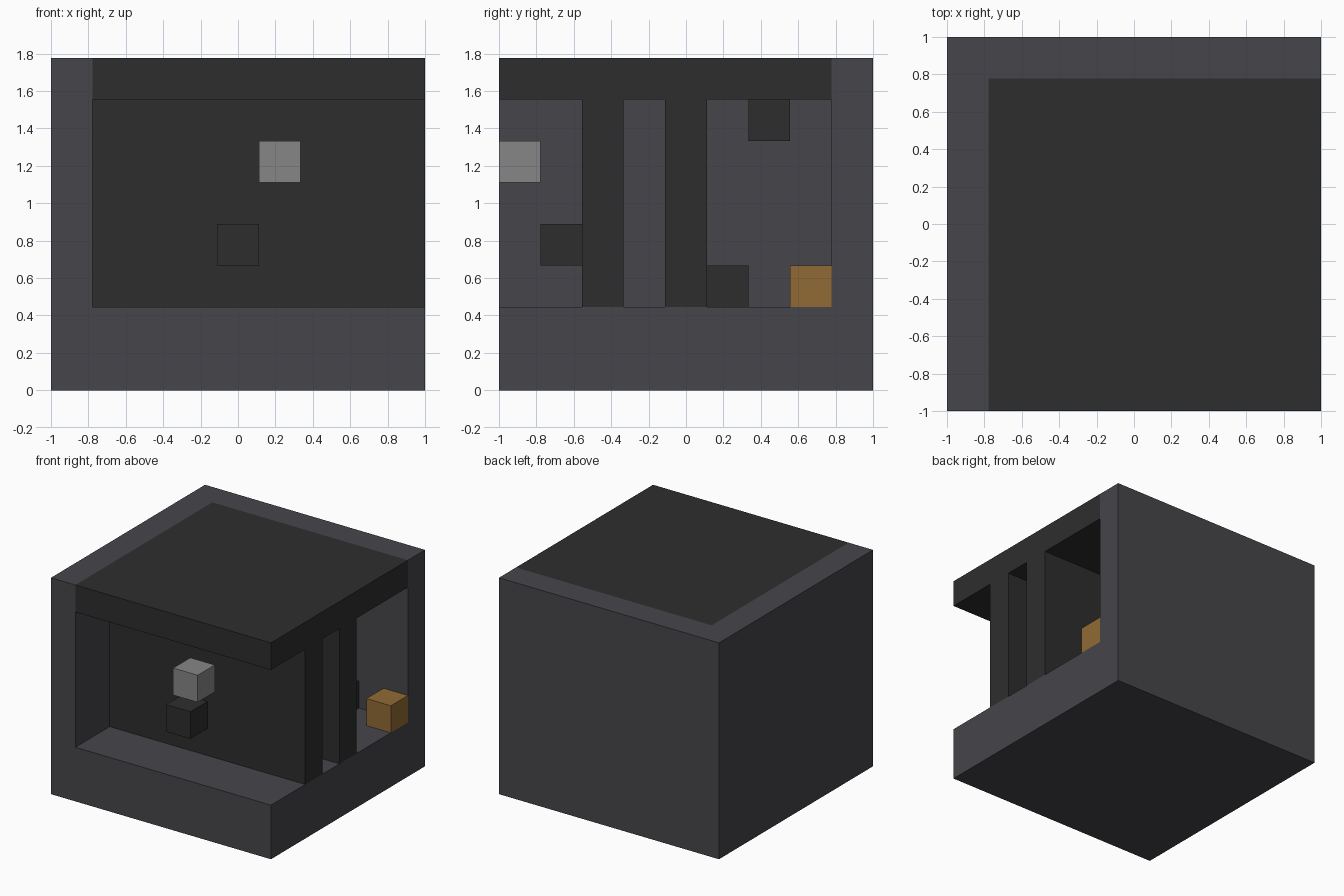
import bpy
import bmesh
from mathutils import Vector

cube = bpy.data.objects.get("Cube")
if cube:
    bpy.data.objects.remove(cube, do_unlink=True)

# Everything sits on a grid of nine blocks per side
UNIT = 2 / 9
ORIGIN = Vector((-1, -1, 0))


def make_material(name, color):
    mat = bpy.data.materials.new(name)
    mat.use_nodes = True
    rgba = (*color, 1)
    mat.diffuse_color = rgba
    bsdf = next(n for n in mat.node_tree.nodes if n.type == "BSDF_PRINCIPLED")
    bsdf.inputs["Base Color"].default_value = rgba
    return mat


stone = make_material("slate_grey", (0.061, 0.059, 0.068))
dark = make_material("charcoal", (0.027, 0.027, 0.027))
pale = make_material("light_grey", (0.24, 0.24, 0.24))
amber = make_material("amber", (0.28, 0.145, 0.035))


def block(name, start, size, mat):
    """Box given by its lowest corner and size in grid blocks."""
    start, size = Vector(start), Vector(size)
    bm = bmesh.new()
    bmesh.ops.create_cube(bm, size=1)
    for v in bm.verts:
        cell = start + (v.co + Vector((0.5, 0.5, 0.5))) * size
        v.co = ORIGIN + cell * UNIT
    mesh = bpy.data.meshes.new(name)
    bm.to_mesh(mesh)
    bm.free()
    mesh.materials.append(mat)
    obj = bpy.data.objects.new(name, mesh)
    bpy.context.collection.objects.link(obj)
    return obj


# Outer shell: thick floor with two full-height walls
block("floor", (0, 0, 0), (9, 9, 2), stone)
block("side_wall", (0, 0, 2), (1, 9, 6), stone)
block("back_wall", (1, 8, 2), (8, 1, 6), stone)

# Roof slab and the two partitions beneath it
block("roof", (1, 0, 7), (8, 8, 1), dark)
for name, y in (("front_partition", 2), ("rear_partition", 4)):
    block(name, (1, y, 2), (8, 1, 5), dark)

# Single blocks on the partitions, floor and ceiling
single = (1, 1, 1)
block("front_knob", (4, 1, 3), single, dark)
block("floating_block", (5, 0, 5), single, pale)
block("rear_floor_block", (4, 5, 2), single, dark)
block("ceiling_block", (4, 6, 6), single, dark)
block("back_corner_block", (6, 7, 2), single, dark)
block("amber_block", (8, 7, 2), single, amber)
